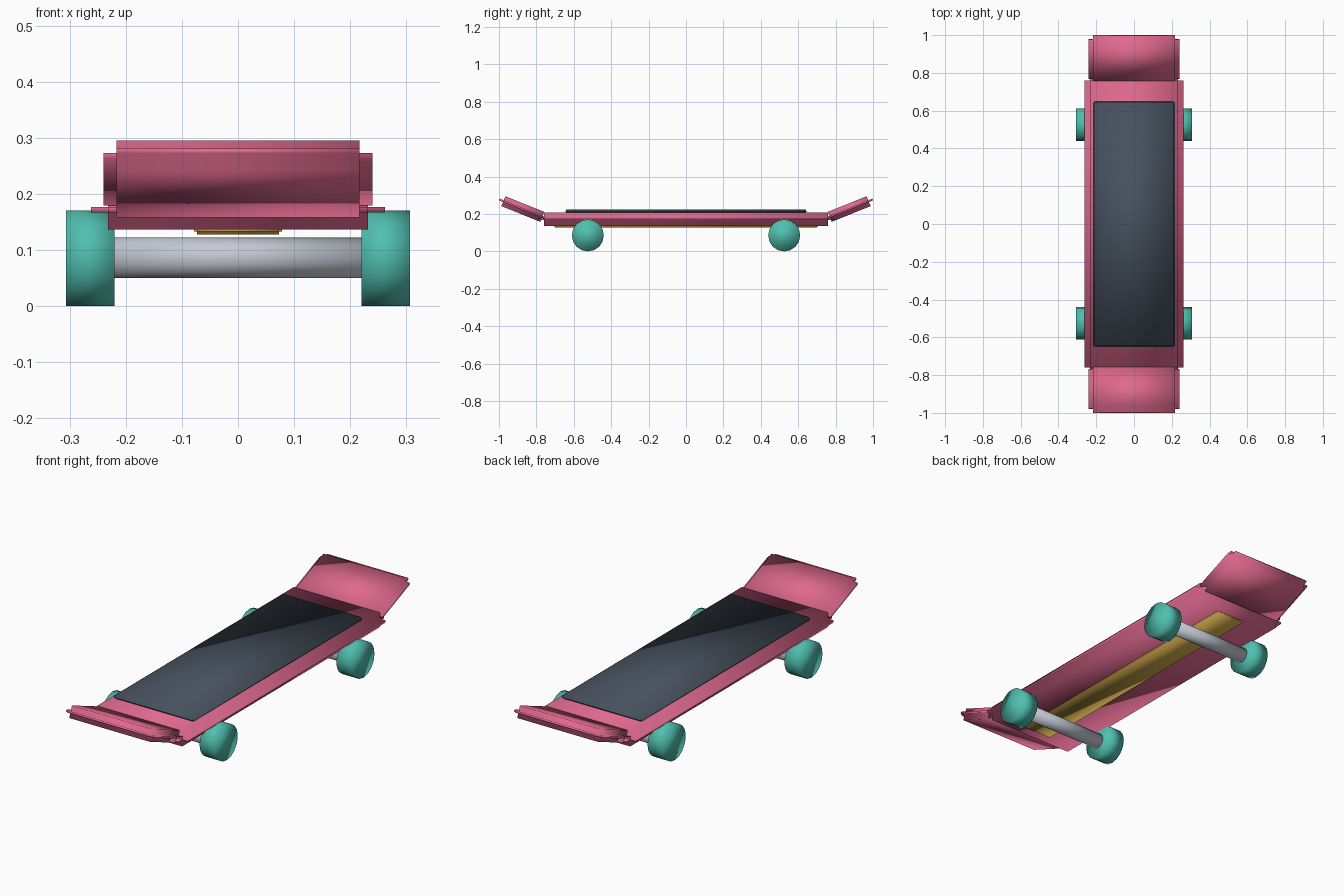
import bpy, bmesh, math
from mathutils import Matrix

cube = bpy.data.objects.get("Cube")
if cube:
    bpy.data.objects.remove(cube, do_unlink=True)


def material(name, hex_code):
    def linear(c):
        return c / 12.92 if c <= 0.04045 else ((c + 0.055) / 1.055) ** 2.4
    rgb = [linear(int(hex_code[i:i + 2], 16) / 255) for i in (0, 2, 4)]
    mat = bpy.data.materials.new(name)
    mat.use_nodes = True
    mat.diffuse_color = (*rgb, 1)
    mat.node_tree.nodes["Principled BSDF"].inputs["Base Color"].default_value = (*rgb, 1)
    return mat


pink = material("pink", "E0698F")
teal = material("teal", "50BFAF")
silver = material("silver", "C4C9D4")
gold = material("gold", "C9A448")
charcoal = material("charcoal", "46515E")


def finish(name, bm, mat):
    bmesh.ops.recalc_face_normals(bm, faces=bm.faces)
    mesh = bpy.data.meshes.new(name)
    bm.to_mesh(mesh)
    bm.free()
    mesh.materials.append(mat)
    mesh.shade_smooth()
    obj = bpy.data.objects.new(name, mesh)
    bpy.context.collection.objects.link(obj)
    return obj


def stepped_box(name, size, centre, step, mat, tilt=0):
    """Box whose edges are all cut back by a square step."""
    bm = bmesh.new()
    bmesh.ops.create_cube(bm, size=1, matrix=Matrix.Diagonal((*size, 1)))
    bmesh.ops.bevel(bm, geom=bm.edges[:], offset=step, offset_type='OFFSET',
                    segments=2, profile=0.0, affect='EDGES')
    bm.transform(Matrix.Translation(centre) @ Matrix.Rotation(tilt, 4, 'X'))
    return finish(name, bm, mat)


def rod(name, radius, length, centre, sides, mat):
    """Cylinder lying along x."""
    bm = bmesh.new()
    bmesh.ops.create_cone(bm, cap_ends=True, segments=sides, radius1=radius,
                          radius2=radius, depth=length)
    bm.transform(Matrix.Translation(centre) @ Matrix.Rotation(math.pi / 2, 4, 'Y'))
    return finish(name, bm, mat)


# Board with grip on top and a stripe underneath
stepped_box("deck", (0.524, 1.58, 0.07), (0, 0, 0.172), 0.03, pink)
stepped_box("grip_sheet", (0.434, 1.30, 0.02), (0, 0, 0.215), 0.008, charcoal)
stepped_box("underside_stripe", (0.156, 1.41, 0.014), (0, 0, 0.135), 0.005, gold)

for end, side in (("front", -1), ("back", 1)):
    # Upturned end of the board
    stepped_box(end + "_kick", (0.48, 0.271, 0.057), (0, side * 0.8725, 0.2265),
                0.0235, pink, side * math.radians(22))
    # Axle and its two wheels
    y = side * 0.525
    rod(end + "_axle", 0.036, 0.46, (0, y, 0.086), 16, silver)
    for hand, x in (("left", 0.2635), ("right", -0.2635)):
        rod(end + "_" + hand + "_wheel", 0.0855, 0.086, (x, y, 0.0855), 16, teal)
